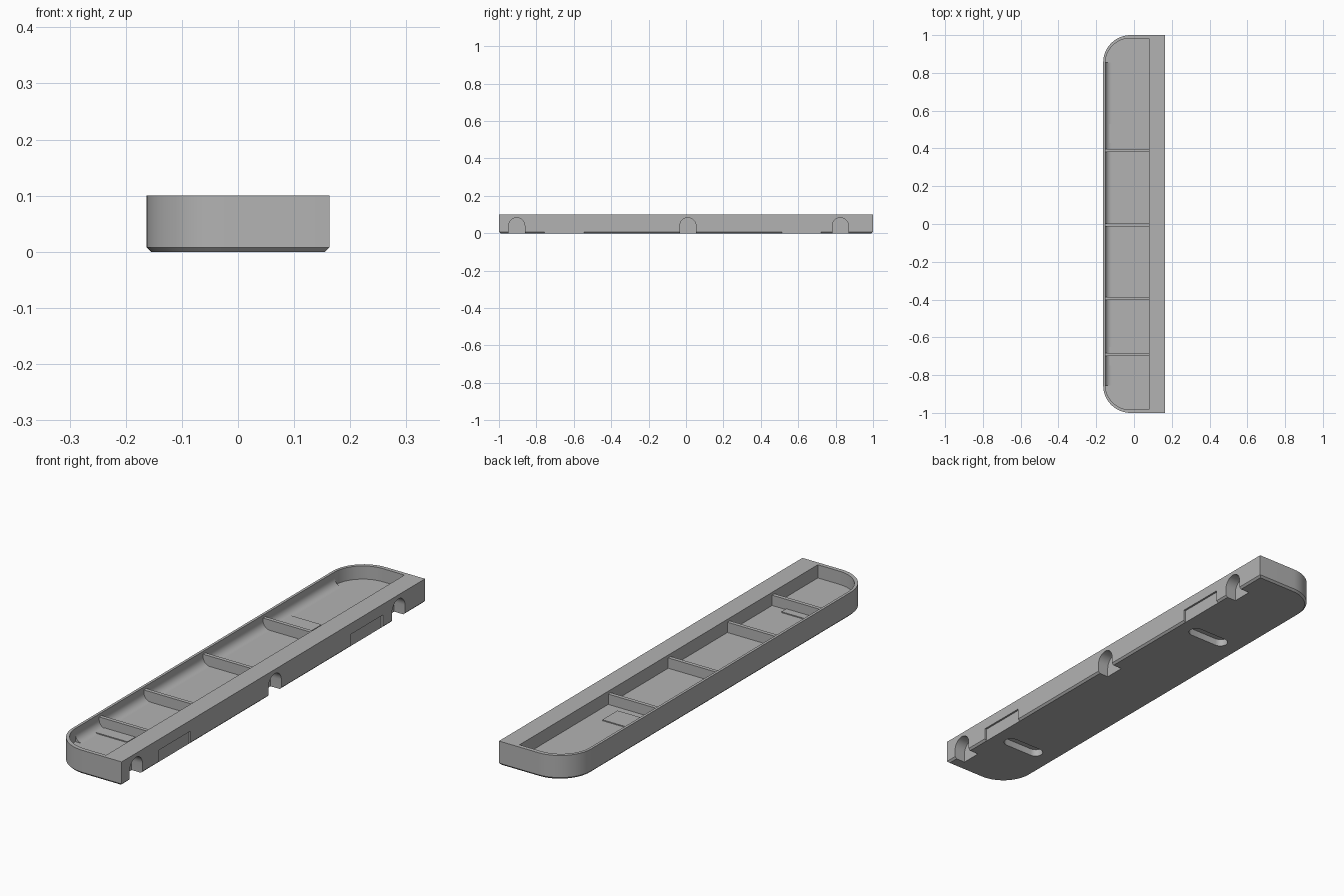
import bpy, bmesh, math

if "Cube" in bpy.data.objects:
    bpy.data.objects.remove(bpy.data.objects["Cube"])

grey = bpy.data.materials.new("grey plastic")
grey.diffuse_color = (0.45, 0.45, 0.45, 1)
grey.use_nodes = True
grey.node_tree.nodes["Principled BSDF"].inputs["Base Color"].default_value = grey.diffuse_color


def loft(name, rings):
    """Closed solid through matching rings of points."""
    bm = bmesh.new()
    vs = [[bm.verts.new(p) for p in r] for r in rings]
    n = len(vs[0])
    bm.faces.new(vs[0])
    bm.faces.new(vs[-1])
    for a, b in zip(vs, vs[1:]):
        for i in range(n):
            j = (i + 1) % n
            bm.faces.new((a[i], a[j], b[j], b[i]))
    bmesh.ops.recalc_face_normals(bm, faces=bm.faces)
    me = bpy.data.meshes.new(name)
    bm.to_mesh(me)
    bm.free()
    me.materials.append(grey)
    ob = bpy.data.objects.new(name, me)
    bpy.context.collection.objects.link(ob)
    return ob


def box(name, x0, x1, y0, y1, z0, z1):
    return loft(name, [[(x0, y0, z), (x1, y0, z), (x1, y1, z), (x0, y1, z)] for z in (z0, z1)])


def outline(x0, x1, y, r, z):
    """Long plan shape, square on the right and rounded on the left."""
    pts = [(x1, -y, z), (x1, y, z)]
    for sy, order in ((1, range(17)), (-1, range(16, -1, -1))):
        for i in order:
            a = math.pi / 2 * i / 16
            pts.append((x0 + r - r * math.sin(a), sy * (y - r + r * math.cos(a)), z))
    return pts


def stadium(cx, cy, half, r, z):
    """Slot plan shape running along x."""
    pts = []
    for s, start in ((1, -90), (-1, 90)):
        for i in range(9):
            a = math.radians(start + 22.5 * i)
            pts.append((cx + s * (half - r) + r * math.cos(a), cy + r * math.sin(a), z))
    return pts


def cut(target, cutter):
    m = target.modifiers.new("cut", 'BOOLEAN')
    m.operation, m.solver, m.object = 'DIFFERENCE', 'EXACT', cutter
    bpy.context.view_layer.objects.active = target
    bpy.ops.object.modifier_apply(modifier=m.name)
    bpy.data.objects.remove(cutter)


def smooth(ob):
    bpy.ops.object.select_all(action='DESELECT')
    ob.select_set(True)
    bpy.context.view_layer.objects.active = ob
    bpy.ops.object.shade_smooth_by_angle(angle=math.radians(30))


FLOOR = 0.045
W = 0.163

# Tray body with chamfered underside
tray = loft("tray", [outline(-W + 0.008, W - 0.008, 0.992, 0.137, 0),
                     outline(-W, W, 1, 0.145, 0.008),
                     outline(-W, W, 1, 0.145, 0.1)])

# Open compartment
cut(tray, loft("compartment", [outline(-W + 0.011, 0.08, 0.983, 0.132, z) for z in (FLOOR, 0.2)]))

# Arched notches in the thick rail
for cy in (-0.905, 0.01, 0.825):
    r = 0.043
    prof = [(cy - r, -0.05), (cy + r, -0.05)]
    prof += [(cy + r * math.cos(math.pi * i / 16), 0.04 + r * math.sin(math.pi * i / 16)) for i in range(17)]
    cut(tray, loft("notch", [[(x, y, z) for y, z in prof] for x in (0.113, 0.25)]))

# Shallow recesses in the rail face
for y0, y1 in ((-0.757, -0.545), (0.512, 0.722)):
    cut(tray, box("recess", W - 0.008, 0.25, y0, y1, -0.05, 0.055))

# Slots in the underside, with low pads above them
for cy in (-0.70, 0.48):
    cut(tray, loft("slot", [stadium(0.005, cy, 0.095, 0.03, z) for z in (-0.05, 0.03)]))
    box("slot_pad", -0.13, 0.015, cy - 0.05, cy + 0.05, FLOOR - 0.005, FLOOR + 0.004)
smooth(tray)

# Concave fillet along the thin wall
r = 0.032
x0 = -W + 0.011
cove = [(x0 - 0.003, FLOOR - 0.003), (x0 + r, FLOOR - 0.003)]
cove += [(x0 + r - r * math.sin(math.pi / 2 * i / 8), FLOOR + r - r * math.cos(math.pi / 2 * i / 8))
         for i in range(9)]
cove.append((x0 - 0.003, FLOOR + r))
smooth(loft("wall_fillet", [[(x, y, z) for x, z in cove] for y in (-0.855, 0.855)]))

# Cross ribs
for y in (-0.69, -0.395, -0.005, 0.39):
    box("rib", x0 - 0.003, 0.085, y - 0.008, y + 0.008, FLOOR - 0.005, 0.088)
